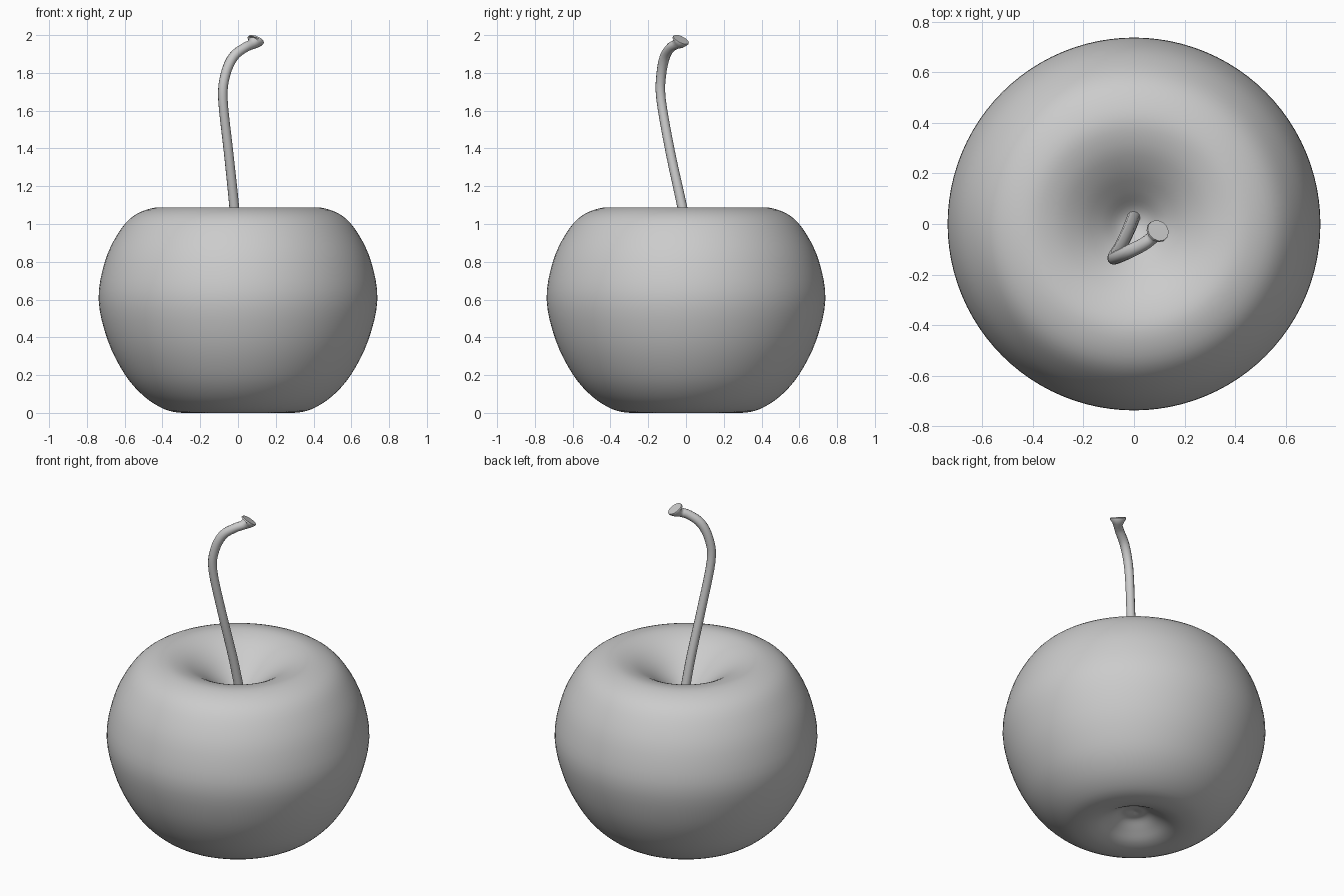
import bpy, bmesh, math
from mathutils import Vector

if "Cube" in bpy.data.objects:
    bpy.data.objects.remove(bpy.data.objects["Cube"])


def smooth_path(pts, steps):
    """Catmull-Rom interpolation through the given points."""
    p = [Vector(q) for q in pts]
    p = [2 * p[0] - p[1]] + p + [2 * p[-1] - p[-2]]
    out = []
    for i in range(1, len(p) - 2):
        a, b, c, d = p[i - 1:i + 3]
        for s in range(steps):
            t = s / steps
            out.append(0.5 * (2 * b + (c - a) * t + (2 * a - 5 * b + 4 * c - d) * t ** 2
                              + (3 * b - a - 3 * c + d) * t ** 3))
    out.append(p[-2])
    return out


def make_object(name, bm):
    bmesh.ops.recalc_face_normals(bm, faces=bm.faces)
    mesh = bpy.data.meshes.new(name)
    bm.to_mesh(mesh)
    bm.free()
    ob = bpy.data.objects.new(name, mesh)
    bpy.context.collection.objects.link(ob)
    bpy.context.view_layer.objects.active = ob
    ob.select_set(True)
    bpy.ops.object.shade_smooth_by_angle(angle=math.radians(50))
    ob.select_set(False)
    return ob


def skin(bm, rings):
    for a, b in zip(rings, rings[1:]):
        n = len(a)
        for i in range(n):
            bm.faces.new((a[i], a[(i + 1) % n], b[(i + 1) % n], b[i]))


# Fruit: lathed profile (radius, height) with a stem hollow and a dimpled base
profile = [(0.0, 0.10), (0.04, 0.092), (0.08, 0.085), (0.14, 0.05), (0.21, 0.013),
           (0.29, 0.0), (0.39, 0.02), (0.50, 0.09), (0.60, 0.205), (0.69, 0.385),
           (0.738, 0.60), (0.705, 0.80), (0.635, 0.95), (0.55, 1.045), (0.43, 1.088),
           (0.32, 1.07), (0.22, 1.015), (0.13, 0.94), (0.06, 0.875), (0.0, 0.85)]
prof = smooth_path([(r, 0, z) for r, z in profile], 4)
bm = bmesh.new()
N = 96
rings = [[bm.verts.new((q.x * math.cos(2 * math.pi * i / N),
                        q.x * math.sin(2 * math.pi * i / N), q.z)) for i in range(N)]
         for q in prof[1:-1]]
skin(bm, rings)
for ring, tip in ((rings[0], prof[0]), (rings[-1], prof[-1])):
    v = bm.verts.new((0, 0, tip.z))
    for i in range(N):
        bm.faces.new((ring[i], ring[(i + 1) % N], v))
make_object("fruit", bm)

# Stem: bent tube (x, y, z, radius) flaring into a small disc at the tip
stem = [(0.0, 0.03, 0.83, 0.027), (-0.02, -0.02, 1.09, 0.026), (-0.05, -0.083, 1.38, 0.025),
        (-0.08, -0.132, 1.66, 0.025), (-0.067, -0.131, 1.79, 0.026),
        (-0.025, -0.112, 1.885, 0.027), (0.035, -0.082, 1.933, 0.026),
        (0.072, -0.055, 1.95, 0.026)]
path = smooth_path(stem, 4) + [Vector((0.085, -0.038, 1.96, 0.034)),
                               Vector((0.092, -0.030, 1.97, 0.046)),
                               Vector((0.096, -0.026, 1.977, 0.045))]
pos = [q.to_3d() for q in path]
bm = bmesh.new()
M = 12
rings = []
for i, q in enumerate(path):
    d = (pos[min(i + 1, len(pos) - 1)] - pos[max(i - 1, 0)]).normalized()
    if i >= len(path) - 2:
        d = Vector((0.38, 0.40, 0.83)).normalized()
    u = Vector((0.5, -1, 0)).cross(d).normalized()
    w = d.cross(u)
    rings.append([bm.verts.new(pos[i] + q.w * (u * math.cos(2 * math.pi * k / M)
                                               + w * math.sin(2 * math.pi * k / M)))
                  for k in range(M)])
skin(bm, rings)
bm.faces.new(rings[0])
bm.faces.new(rings[-1])
make_object("stem", bm)
